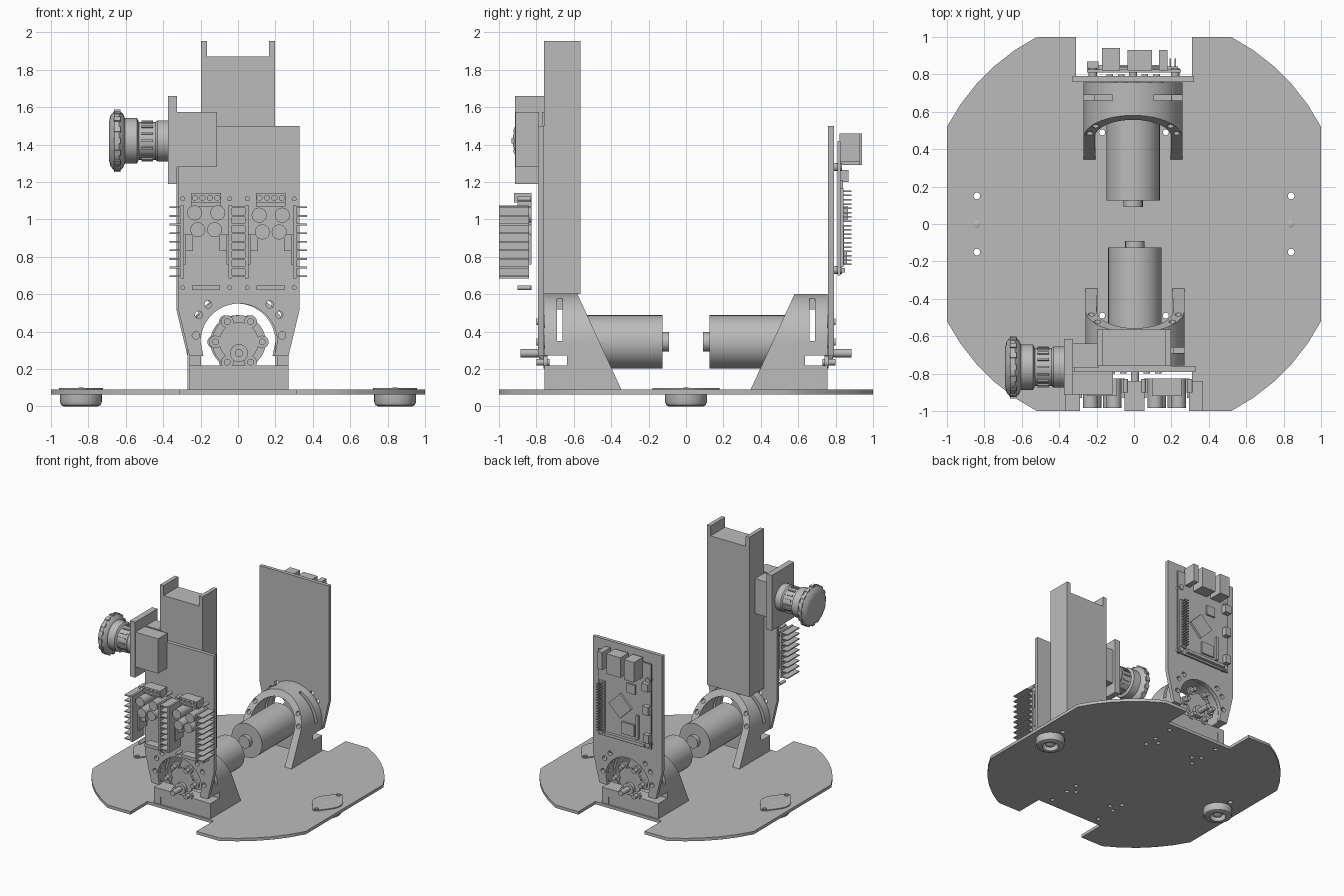
import bpy, bmesh, math
from mathutils import Matrix
from mathutils.geometry import convex_hull_2d

if "Cube" in bpy.data.objects:
    bpy.data.objects.remove(bpy.data.objects["Cube"], do_unlink=True)

grey = bpy.data.materials.new("plain_grey")
grey.use_nodes = True
grey.diffuse_color = (0.5, 0.5, 0.5, 1)
grey.node_tree.nodes["Principled BSDF"].inputs["Base Color"].default_value = (0.5, 0.5, 0.5, 1)


# Helpers: each adds a solid to a bmesh; t runs along the chosen axis
def place(axis, a, b, t):
    return {"x": (t, a, b), "y": (a, t, b), "z": (a, b, t)}[axis]


def loft(bm, rings):
    rings = [[bm.verts.new(p) for p in ring] for ring in rings]
    n = len(rings[0])
    for low, high in zip(rings, rings[1:]):
        for i in range(n):
            j = (i + 1) % n
            bm.faces.new((low[i], low[j], high[j], high[i]))
    bm.faces.new(rings[0][::-1])
    bm.faces.new(rings[-1])


def prism(bm, axis, outline, t0, t1):
    loft(bm, [[place(axis, a, b, t) for a, b in outline] for t in (t0, t1)])


def box(bm, x, y, z):
    prism(bm, "z", [(x[0], y[0]), (x[1], y[0]), (x[1], y[1]), (x[0], y[1])], *z)


def arc(r, start, end, n, a=0, b=0):
    angles = [math.radians(start + (end - start) * i / n) for i in range(n + 1)]
    return [(a + r * math.cos(w), b + r * math.sin(w)) for w in angles]


def lathe(bm, axis, a, b, profile, n=32):
    loft(bm, [[place(axis, p, q, t) for p, q in arc(r, 0, 360, n, a, b)[:-1]]
              for t, r in profile])


def rod(bm, axis, a, b, r, t0, t1, n=24):
    lathe(bm, axis, a, b, [(t0, r), (t1, r)], n)


def finish(name, bm, cutter=None, matrix=None):
    def to_object(label, source):
        bmesh.ops.recalc_face_normals(source, faces=source.faces)
        mesh = bpy.data.meshes.new(label)
        source.to_mesh(mesh)
        source.free()
        mesh.materials.append(grey)
        made = bpy.data.objects.new(label, mesh)
        bpy.context.collection.objects.link(made)
        return made

    ob = to_object(name, bm)
    bpy.ops.object.select_all(action="DESELECT")
    bpy.context.view_layer.objects.active = ob
    ob.select_set(True)
    if cutter:
        tool = to_object(name + "_cutter", cutter)
        tool.hide_render = True
        mod = ob.modifiers.new("holes", "BOOLEAN")
        mod.operation, mod.solver, mod.object = "DIFFERENCE", "EXACT", tool
        bpy.ops.object.modifier_apply(modifier=mod.name)
        bpy.data.objects.remove(tool, do_unlink=True)
    if matrix:
        ob.data.transform(matrix)
    bpy.ops.object.shade_smooth_by_angle(angle=math.radians(32))
    return ob


# Base plate: clipped disc with a notch at the front and the back
quarter = arc(1.127, 27.5, 62.5, 5)
quarter = [(1, 0.52)] + quarter[1:-1] + [(0.52, 1), (0.31, 1), (0.31, 0.77)]
half = quarter + [(-x, y) for x, y in quarter[::-1]]
bm, cut = bmesh.new(), bmesh.new()
prism(bm, "z", half + [(-x, -y) for x, y in half], 0.065, 0.09)
for sx in (-1, 1):
    for sy in (-1, 1):
        rod(cut, "z", sx * 0.84, sy * 0.15, 0.018, 0, 0.2, 16)
        for x, y in ((0.23, 0.42), (0.23, 0.53), (0.23, 0.7), (0.17, 0.49)):
            rod(cut, "z", sx * x, sy * y, 0.016, 0, 0.2, 16)
finish("base_plate", bm, cut)

# Ball casters
for side, sx in (("left", 1), ("right", -1)):
    cx = sx * 0.84
    pts = arc(0.118, 0, 360, 40) + arc(0.032, 0, 360, 16, 0, 0.147) + arc(0.032, 0, 360, 16, 0, -0.147)
    flange = [(cx + pts[i][0], pts[i][1]) for i in convex_hull_2d(pts)]
    bm, cut = bmesh.new(), bmesh.new()
    prism(bm, "z", flange, 0.088, 0.098)
    for y in (-0.15, 0.15):
        rod(cut, "z", cx, y, 0.018, 0, 0.2, 16)
    finish(side + "_caster_flange", bm, cut)
    bm = bmesh.new()
    lathe(bm, "z", cx, 0, [(0.066, 0.112), (0.025, 0.112), (0.007, 0.105), (0, 0.09),
                           (0, 0.062), (0.05, 0.058)])
    finish(side + "_caster_cup", bm)
    bm = bmesh.new()
    bmesh.ops.create_uvsphere(bm, u_segments=24, v_segments=12, radius=0.05,
                              matrix=Matrix.Translation((cx, 0, 0.052)))
    finish(side + "_caster_ball", bm)

# Drive units, the rear one turned half round
AXLE = 0.345
for end, turn in (("front", 0), ("rear", math.pi)):
    spot = Matrix.Rotation(turn, 4, "Z") @ Matrix.Translation((0.005, 0, 0))

    # Arched bracket with a sloping back, slots and screw pockets
    arch = [(0.265, 0.085)] + arc(0.265, 0, 180, 32, 0, AXLE - 0.008) + [(-0.265, 0.085), (-0.2, 0.085)]
    arch += arc(0.205, 180, 0, 32, 0, AXLE) + [(0.2, 0.085)]
    bm, cut = bmesh.new(), bmesh.new()
    prism(bm, "y", arch, -0.757, -0.5)
    for v in bm.verts:
        if v.co.y > -0.6:
            v.co.y = -0.58 + (0.6 - v.co.z) * 0.46
    for s in (-1, 1):
        box(cut, sorted((s * 0.11, s * 0.3)), (-0.69, -0.66), (0.35, 0.65))
        box(cut, sorted((s * 0.17, s * 0.3)), (-0.8, -0.635), (0.22, 0.272))
        for x, z in ((0.232, 0.39), (0.2, 0.475)):
            rod(cut, "y", s * x, z, 0.018, -0.6, -0.3, 16)
    finish(end + "_motor_bracket", bm, cut, spot)
    bm = bmesh.new()
    box(bm, (-0.265, 0.265), (-0.755, -0.635), (0.088, 0.22))
    finish(end + "_bracket_foot", bm, None, spot)

    # Motor can, gearbox and offset output shaft
    bm = bmesh.new()
    rod(bm, "y", 0, AXLE, 0.143, -0.58, -0.125, 48)
    rod(bm, "y", 0, AXLE, 0.052, -0.13, -0.09)
    finish(end + "_motor", bm, None, spot)
    bm, cut = bmesh.new(), bmesh.new()
    rod(bm, "y", 0, AXLE, 0.18, -0.75, -0.56, 48)
    for a, b in arc(0.125, 0, 360, 6, 0, AXLE)[:-1]:
        rod(bm, "y", a, b, 0.034, -0.762, -0.74, 16)
        rod(cut, "y", a, b, 0.018, -0.8, -0.73, 16)
    finish(end + "_gearbox", bm, cut, spot)
    bm = bmesh.new()
    rod(bm, "y", 0, AXLE, 0.105, -0.757, -0.74, 32)
    rod(bm, "y", 0, 0.285, 0.048, -0.785, -0.74)
    rod(bm, "y", 0, 0.285, 0.022, -0.885, -0.74)
    finish(end + "_output_shaft", bm, None, spot)

    # Upright mounting panel
    panel = [(0.325, 1.5), (-0.325, 1.5), (-0.325, 0.52), (-0.265, 0.27), (-0.19, 0.27)]
    panel += arc(0.205, 180, 0, 32, 0, AXLE) + [(0.19, 0.27), (0.265, 0.27), (0.325, 0.52)]
    bm, cut = bmesh.new(), bmesh.new()
    prism(bm, "y", panel, -0.79, -0.76)
    for s in (-1, 1):
        for x, z in ((0.165, 0.545), (0.215, 0.49), (0.23, 0.38)):
            rod(cut, "y", s * x, z, 0.02, -0.85, -0.7, 16)
    finish(end + "_panel", bm, cut, spot)

# Battery tower with raised side walls
bm = bmesh.new()
box(bm, (-0.167, 0.167), (-0.76, -0.565), (0.6, 1.87))
for s in (-1, 1):
    box(bm, sorted((s * 0.165, s * 0.198)), (-0.76, -0.565), (0.6, 1.955))
finish("battery_tower", bm)

# Stop button with its holder
bm = bmesh.new()
box(bm, (-0.375, -0.325), (-0.915, -0.615), (1.19, 1.66))
finish("button_holder", bm)
bm = bmesh.new()
box(bm, (-0.33, -0.112), (-0.912, -0.785), (1.28, 1.575))
box(bm, (-0.33, -0.19), (-0.77, -0.64), (1.28, 1.575))
finish("button_housing", bm)
bm = bmesh.new()
lathe(bm, "x", -0.765, 1.42, [(-0.37, 0.11), (-0.43, 0.11), (-0.44, 0.102), (-0.53, 0.102), (-0.54, 0.122),
                              (-0.605, 0.122), (-0.615, 0.145), (-0.635, 0.162), (-0.66, 0.162),
                              (-0.682, 0.135), (-0.69, 0.1)], 40)
for i in range(16):
    ridge = bmesh.ops.create_cube(bm, size=1, matrix=Matrix.Translation((0, -0.765, 1.42))
                                  @ Matrix.Rotation(i * math.pi / 8, 4, "X")
                                  @ Matrix.Translation((-0.645, 0, 0.155)) @ Matrix.Diagonal((0.035, 0.03, 0.025, 1)))
    bmesh.ops.create_cube(bm, size=1, matrix=Matrix.Translation((0, -0.765, 1.42))
                          @ Matrix.Rotation(i * math.pi / 8, 4, "X")
                          @ Matrix.Translation((-0.485, 0, 0.1)) @ Matrix.Diagonal((0.06, 0.012, 0.02, 1)))
finish("stop_button", bm)

# Two motor driver boards with heatsinks
for side, cx, dz in (("right", -0.17, 0), ("left", 0.175, -0.012)):
    bm, cut = bmesh.new(), bmesh.new()
    box(bm, (cx - 0.15, cx + 0.15), (-0.83, -0.815), (0.61, 1.14))
    for s in (-1, 1):
        for z in (0.635, 1.11):
            rod(cut, "y", cx + s * 0.125, z, 0.013, -0.9, -0.8, 12)
            rod(bm, "y", cx + s * 0.125, z, 0.02, -0.815, -0.785, 12)
    finish(side + "_driver_board", bm, cut)
    bm = bmesh.new()
    for s in (-1, 1):
        box(bm, sorted((cx + s * 0.12, cx + s * 0.137)), (-1, -0.84), (0.685, 1.075))
        for i in range(9):
            z = 0.692 + i * 0.046
            box(bm, sorted((cx + s * 0.13, cx + s * 0.195)), (-1, -0.84), (z, z + 0.009))
        box(bm, sorted((cx + s * 0.07, cx + s * 0.11)), (-0.9, -0.825), (0.83, 0.92))
        box(bm, sorted((cx + s * 0.108, cx + s * 0.122)), (-0.93, -0.825), (0.76, 0.92))
    finish(side + "_heatsinks", bm)
    bm = bmesh.new()
    for x, z in ((-0.062, 1.035), (0.062, 1.035), (-0.045, 0.945), (0.045, 0.945)):
        rod(bm, "y", cx + x, z + dz, 0.04, -0.985, -0.825)
    finish(side + "_capacitors", bm)
    bm, cut = bmesh.new(), bmesh.new()
    box(bm, (cx - 0.08, cx + 0.08), (-0.92, -0.825), (1.09, 1.14))
    box(bm, (cx - 0.08, cx + 0.08), (-0.9, -0.825), (1.07, 1.095))
    box(bm, (cx - 0.075, cx + 0.075), (-0.9, -0.825), (0.622, 0.648))
    for i in range(4):
        rod(cut, "y", cx - 0.06 + i * 0.04, 1.115, 0.014, -1, -0.905, 12)
    finish(side + "_terminals", bm, cut)

# Control computer on the rear panel
bm = bmesh.new()
box(bm, (-0.25, 0.25), (0.81, 0.825), (0.7, 1.42))
for x in (-0.22, 0.22):
    for z in (0.73, 1.28):
        rod(bm, "y", x, z, 0.022, 0.785, 0.835, 16)
finish("computer_board", bm)
bm = bmesh.new()
for x, y, z in (((0.135, 0.18), 0.93, (1.31, 1.46)), ((-0.035, 0.095), 0.93, (1.29, 1.46)),
                ((-0.17, -0.075), 0.94, (1.29, 1.46)), ((-0.25, -0.19), 0.87, (1.2, 1.265)),
                ((-0.25, -0.195), 0.865, (1.0, 1.07)), ((-0.25, -0.2), 0.86, (0.76, 0.83)),
                ((-0.2, 0.17), 0.85, (0.715, 0.74)), ((-0.14, -0.12), 0.845, (0.76, 0.96)),
                ((-0.11, -0.03), 0.84, (1.13, 1.21)), ((-0.1, 0.02), 0.84, (0.77, 0.87))):
    box(bm, x, (0.82, y), z)
finish("computer_connectors", bm)
bm = bmesh.new()
bmesh.ops.create_cube(bm, size=1, matrix=Matrix.Translation((0.03, 0.833, 1.0)) @ Matrix.Rotation(math.pi / 4, 4, "Y")
                      @ Matrix.Diagonal((0.15, 0.02, 0.15, 1)))
finish("processor_chip", bm)
bm = bmesh.new()
box(bm, (0.18, 0.235), (0.82, 0.842), (0.745, 1.165))
for i in range(18):
    for x in (0.19, 0.216):
        z = 0.756 + i * 0.023
        box(bm, (x, x + 0.009), (0.835, 0.885), (z, z + 0.008))
finish("header_pins", bm)
